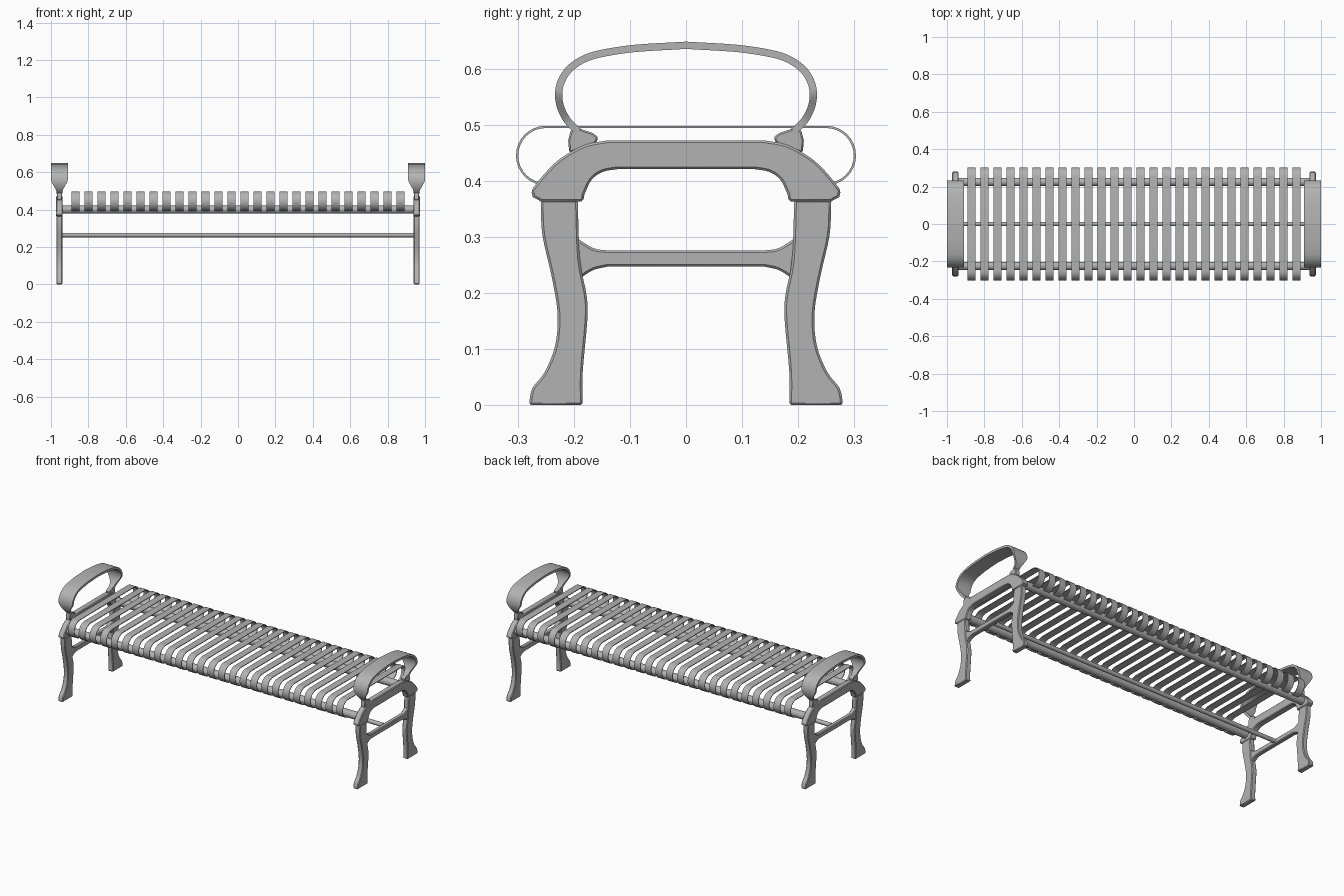
import bpy, bmesh, math
from mathutils import Vector

if "Cube" in bpy.data.objects:
    bpy.data.objects.remove(bpy.data.objects["Cube"])

GREY = (0.45, 0.45, 0.45, 1)
metal = bpy.data.materials.new("grey_metal")
metal.use_nodes = True
metal.diffuse_color = GREY
metal.node_tree.nodes["Principled BSDF"].inputs["Base Color"].default_value = GREY

END_X = 0.955


def finish(name, bm, x=0, bevel=0):
    bmesh.ops.recalc_face_normals(bm, faces=bm.faces)
    mesh = bpy.data.meshes.new(name)
    bm.to_mesh(mesh)
    bm.free()
    mesh.materials.append(metal)
    ob = bpy.data.objects.new(name, mesh)
    bpy.context.collection.objects.link(ob)
    ob.location.x = x
    bpy.ops.object.select_all(action="DESELECT")
    ob.select_set(True)
    bpy.context.view_layer.objects.active = ob
    bpy.ops.object.shade_smooth_by_angle(angle=math.radians(35))
    if bevel:
        mod = ob.modifiers.new("Bevel", "BEVEL")
        mod.width, mod.segments = bevel, 1
        mod.limit_method, mod.angle_limit = "ANGLE", math.radians(50)
    return ob


def spline(points, steps=4):
    """Smooth curve through the points."""
    p = [Vector(q) for q in points]
    p = [2 * p[0] - p[1]] + p + [2 * p[-1] - p[-2]]
    out = []
    for a, b, c, d in zip(p, p[1:], p[2:], p[3:]):
        for i in range(steps):
            t = i / steps
            out.append(0.5 * (2 * b + (c - a) * t + (2 * a - 5 * b + 4 * c - d) * t * t
                              + (3 * b - a - 3 * c + d) * t ** 3))
    return out + [p[-2]]


def flip(points):
    """Mirror a half curve across the middle, keeping a continuous order."""
    return [Vector((-q[0], *q[1:])) for q in reversed(points)]


def plate(name, outline, thick, x, bevel=0.004):
    """Extrude a side outline (y, z) along x."""
    bm = bmesh.new()
    face = bm.faces.new([bm.verts.new((-thick / 2, q[0], q[1])) for q in outline])
    new = bmesh.ops.extrude_face_region(bm, geom=[face])["geom"]
    bmesh.ops.translate(bm, vec=(thick, 0, 0),
                        verts=[v for v in new if isinstance(v, bmesh.types.BMVert)])
    return finish(name, bm, x, bevel)


def ribbon(name, path, thick, x):
    """Sweep a flat strip along a path of (y, z, width)."""
    bm = bmesh.new()
    rings = []
    for i, q in enumerate(path):
        tan = path[min(i + 1, len(path) - 1)] - path[max(i - 1, 0)]
        n = Vector((0, -tan[1], tan[0])).normalized() * thick / 2
        c = Vector((0, q[0], q[1]))
        w = Vector((q[2] / 2, 0, 0))
        rings.append([bm.verts.new(c + s) for s in (w + n, n - w, -w - n, w - n)])
    for a, b in zip(rings, rings[1:]):
        for k in range(4):
            j = (k + 1) % 4
            bm.faces.new((a[k], a[j], b[j], b[k]))
    bm.faces.new(rings[0])
    bm.faces.new(rings[-1])
    return finish(name, bm, x)


def rod(name, y, z, radius):
    bm = bmesh.new()
    bmesh.ops.create_cone(bm, cap_ends=True, segments=24, radius1=radius,
                          radius2=radius, depth=2 * END_X - 0.03)
    ob = finish(name, bm)
    ob.rotation_euler.y = math.pi / 2
    ob.location = (0, y, z)


# Side profiles, half of each
beam_top = spline([(0.14, 0.472), (0.18, 0.464), (0.222, 0.441), (0.25, 0.415), (0.276, 0.383)])
beam_foot = [Vector(q) for q in ((0.273, 0.371), (0.258, 0.363), (0.183, 0.363))]
beam_arch = spline([(0.181, 0.376), (0.168, 0.402), (0.148, 0.416), (0.12, 0.421)])
beam_half = beam_top + beam_foot + beam_arch
beam = beam_half + flip(beam_half)

leg = spline([(0.259, 0.366), (0.256, 0.304), (0.24, 0.232), (0.229, 0.165),
              (0.233, 0.107), (0.252, 0.059), (0.274, 0.03), (0.28, 0)])
leg += spline([(0.184, 0), (0.184, 0.06), (0.176, 0.15), (0.177, 0.195),
               (0.189, 0.26), (0.193, 0.366)])

bar_half = spline([(0.14, 0.276), (0.165, 0.28), (0.195, 0.298)])
bar_half += spline([(0.188, 0.227), (0.165, 0.241), (0.14, 0.247)])
bar = bar_half + flip(bar_half)

knuckle = [(0.208, 0.45), (0.21, 0.472), (0.206, 0.488), (0.196, 0.496), (0.184, 0.491),
           (0.166, 0.485), (0.158, 0.479), (0.157, 0.472), (0.17, 0.46)]

arm_half = spline([(0, 0.6415, 0.09), (0.09, 0.636, 0.09), (0.15, 0.627, 0.09),
                   (0.182, 0.617, 0.09), (0.207, 0.6, 0.09), (0.222, 0.578, 0.09),
                   (0.227, 0.554, 0.088), (0.223, 0.53, 0.062), (0.211, 0.507, 0.036),
                   (0.192, 0.488, 0.03)])
arm = flip(arm_half)[:-1] + arm_half

# End frames with legs, stretchers and arms
for side, sx in (("left", END_X), ("right", -END_X)):
    plate(side + "_top_beam", beam, 0.036, sx)
    plate(side + "_stretcher", bar, 0.026, sx)
    ribbon(side + "_armrest", arm, 0.013, sx)
    for end, s in (("front", -1), ("back", 1)):
        plate(f"{side}_{end}_leg", [(s * q[0], q[1]) for q in leg], 0.031, sx)
        plate(f"{side}_{end}_arm_knuckle", [(s * q[0], q[1]) for q in knuckle], 0.028, sx, 0.003)

# Seat rails and the low tie rod
rod("front_seat_rail", -0.225, 0.4, 0.022)
rod("back_seat_rail", 0.225, 0.4, 0.022)
rod("tie_rod", 0, 0.264, 0.012)

# Slats with curled ends
curl = [Vector((0.25 + 0.051 * math.sin(a), 0.445 + 0.051 * math.cos(a), 0.041))
        for a in (math.pi * i / 16 for i in range(17))]
slat_path = flip(curl) + curl
COUNT, SPAN = 26, 0.869
first = ribbon("slat", slat_path, 0.004, -SPAN)
for i in range(1, COUNT):
    slat = first.copy()
    slat.name = f"slat_{i + 1}"
    slat.location.x = -SPAN + 2 * SPAN * i / (COUNT - 1)
    bpy.context.collection.objects.link(slat)
